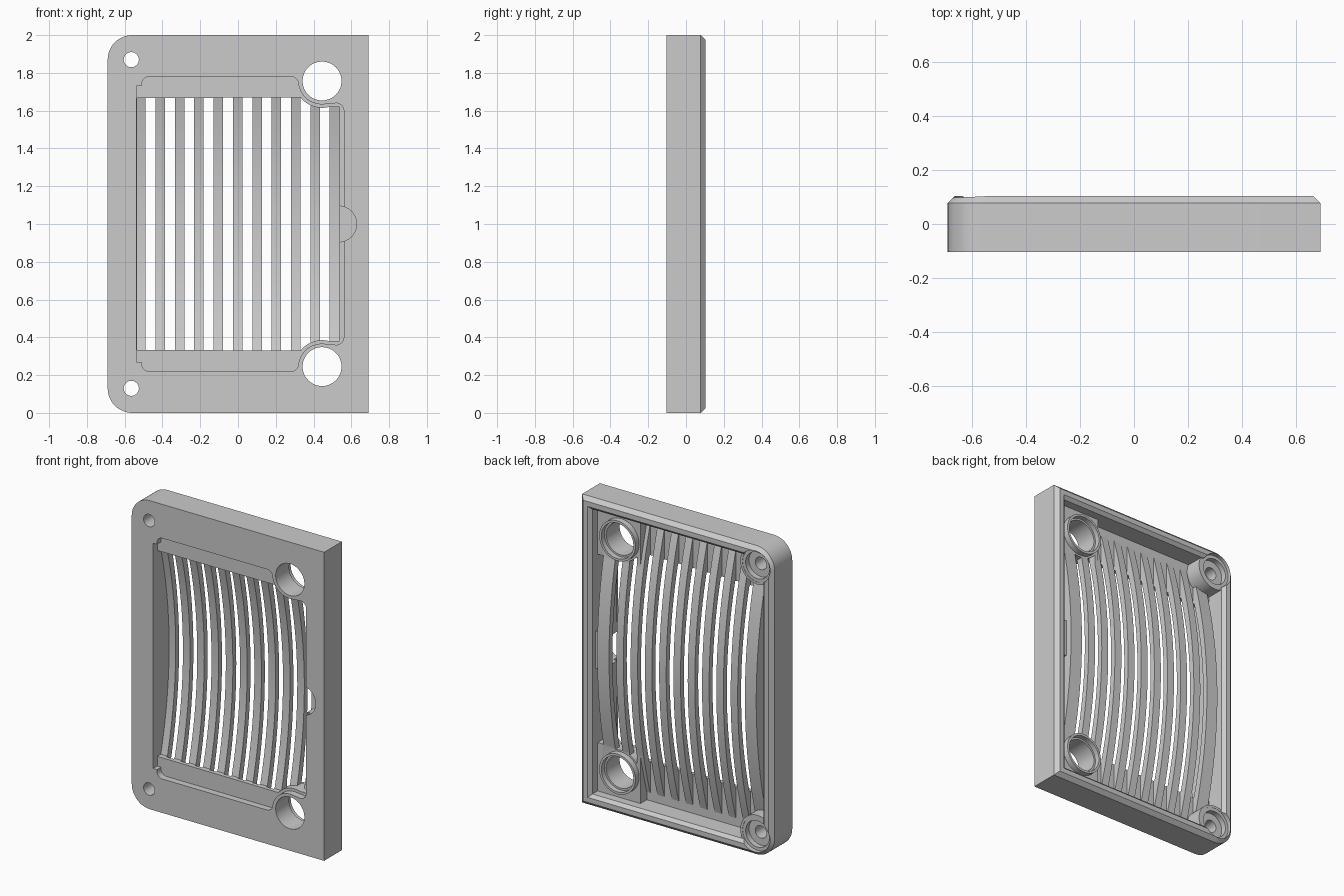
import bpy, bmesh, math

if "Cube" in bpy.data.objects:
    bpy.data.objects.remove(bpy.data.objects["Cube"])

grey = bpy.data.materials.new("plain_grey")
grey.use_nodes = True
COLOUR = (0.6, 0.6, 0.6, 1)
grey.diffuse_color = COLOUR
grey.node_tree.nodes["Principled BSDF"].inputs["Base Color"].default_value = COLOUR


def loft(name, rings):
    """Solid through matching rings of 3D points, capped at both ends."""
    bm = bmesh.new()
    loops = [[bm.verts.new(p) for p in ring] for ring in rings]
    n = len(loops[0])
    for a, b in zip(loops, loops[1:]):
        for i in range(n):
            j = (i + 1) % n
            bm.faces.new((a[i], a[j], b[j], b[i]))
    bm.faces.new(loops[0])
    bm.faces.new(loops[-1])
    bmesh.ops.recalc_face_normals(bm, faces=bm.faces)
    mesh = bpy.data.meshes.new(name)
    bm.to_mesh(mesh)
    bm.free()
    ob = bpy.data.objects.new(name, mesh)
    bpy.context.collection.objects.link(ob)
    mesh.materials.append(grey)
    return ob


def prism(name, outline, y0, y1):
    return loft(name, [[(x, y, z) for x, z in outline] for y in (y0, y1)])


def box(name, x0, x1, y0, y1, z0, z1):
    return prism(name, [(x0, z0), (x1, z0), (x1, z1), (x0, z1)], y0, y1)


def arc(cx, cz, r, a0, a1, n=12):
    angles = [math.radians(a0 + (a1 - a0) * i / n) for i in range(n + 1)]
    return [(cx + r * math.cos(a), cz + r * math.sin(a)) for a in angles]


def disc(name, cx, cz, r, y0, y1):
    return prism(name, arc(cx, cz, r, 0, 360, 48)[:-1], y0, y1)


def combine(target, tool, operation):
    mod = target.modifiers.new("combine", "BOOLEAN")
    mod.operation, mod.object, mod.solver = operation, tool, "EXACT"
    bpy.context.view_layer.objects.active = target
    bpy.ops.object.modifier_apply(modifier=mod.name)
    bpy.data.objects.remove(tool)


def add(tool, target=None):
    combine(target or panel, tool, "UNION")


def cut(tool):
    combine(panel, tool, "DIFFERENCE")


def outline(inset):
    """Panel outline with two rounded corners on the -x side."""
    x, r = 0.69 - inset, 0.13 - inset
    return ([(x, inset), (x, 2 - inset)] + arc(-0.56, 1.87, r, 90, 180)
            + arc(-0.56, 0.13, r, 180, 270))


def stepped(name, steps):
    """Loft of the panel outline through (y, inset) steps."""
    return loft(name, [[(x, y, z) for x, z in outline(i)] for y, i in steps])


def mirrored(upper):
    return upper + [(x, 2 - z) for x, z in reversed(upper)]


def bow(middle, drop, z0, z1, n=32):
    """Points (y, z) along a bowed surface."""
    zs = [z0 + (z1 - z0) * i / n for i in range(n + 1)]
    return [(middle - drop * ((z - 1) / 0.665) ** 2, z) for z in zs]


def bowed_block(name, x0, x1, y_front, curve):
    side = curve + [(y_front, curve[-1][1]), (y_front, curve[0][1])]
    return loft(name, [[(x, y, z) for y, z in side] for x in (x0, x1)])


HOLE_X, HOLE_Z = 0.445, (0.245, 1.757)
SCREW_X, SCREW_Z = -0.565, (0.13, 1.87)
PLATE_BACK = -0.035
slots = [(-0.489 + 0.1025 * i, -0.437 + 0.1025 * i) for i in range(10)]

# Chamfered shell with a bevelled cavity in the back
panel = stepped("vent_panel", ((-0.103, 0), (0.078, 0), (0.103, 0.025)))
cut(stepped("cavity", ((PLATE_BACK, 0.077), (0.083, 0.077), (0.123, 0.037))))

# Bowed grille, grooved from behind into ribs
add(bowed_block("grille", -0.57, 0.57, -0.05, bow(0.095, 0.075, 0.13, 1.87)))
for a, b in slots:
    cut(box("groove", a, b, PLATE_BACK, 0.2, 0.12, 1.88))

# Bosses, pads and the backing of the finger notch
add(box("notch_backing", 0.545, 0.64, -0.05, 0.05, 0.88, 1.12))
for z in HOLE_Z:
    s = 1 if z > 1 else -1
    lo, hi = sorted((z - s * 0.145, z + s * 0.2))
    add(box("hole_pad", 0.305, 0.65, -0.05, 0.03, lo, hi))
    add(disc("hole_boss", HOLE_X, z, 0.13, -0.05, 0.068))
for z in SCREW_Z:
    add(disc("screw_boss", SCREW_X, z, 0.122, -0.05, 0.077))

# Stepped recess in the front
cut(prism("recess", mirrored(
    arc(0.52, 1.6, 0.04, 0, 90) + arc(HOLE_X, 1.76, 0.127, 280, 190)
    + arc(0.28, 1.74, 0.04, 0, 90) + arc(-0.47, 1.74, 0.04, 90, 180)
    + [(-0.51, 1.73), (-0.537, 1.73)]), -0.2, -0.06))
cut(disc("finger_notch", 0.533, 1, 0.095, -0.2, 0.03))

# Window down to the bowed ribs, with open slots between them
window = prism("window", mirrored(
    [(0.537, 1.62)] + arc(HOLE_X, 1.76, 0.145, 285, 218.4) + [(-0.536, 1.667)]), -0.25, 0.25)
comb = bowed_block("comb", -0.8, 0.8, -0.3, bow(0.06, 0.085, 0.2, 1.8))
for a, b in slots:
    add(box("slot", a, b, -0.28, 0.3, 0.21, 1.79), comb)
combine(window, comb, "INTERSECT")
cut(window)

# Through holes and counterbores
for z in HOLE_Z:
    cut(disc("large_hole", HOLE_X, z, 0.103, -0.2, 0.2))
    cut(disc("large_counterbore", HOLE_X, z, 0.115, 0.035, 0.2))
for z in SCREW_Z:
    cut(disc("screw_hole", SCREW_X, z, 0.04, -0.2, 0.2))
    cut(disc("screw_counterbore", SCREW_X, z, 0.085, 0.04, 0.2))
    cut(disc("screw_clearance", SCREW_X, z, 0.106, 0.075, 0.2))

bpy.ops.object.select_all(action="DESELECT")
panel.select_set(True)
bpy.context.view_layer.objects.active = panel
bpy.ops.object.shade_smooth_by_angle(angle=math.radians(25))
